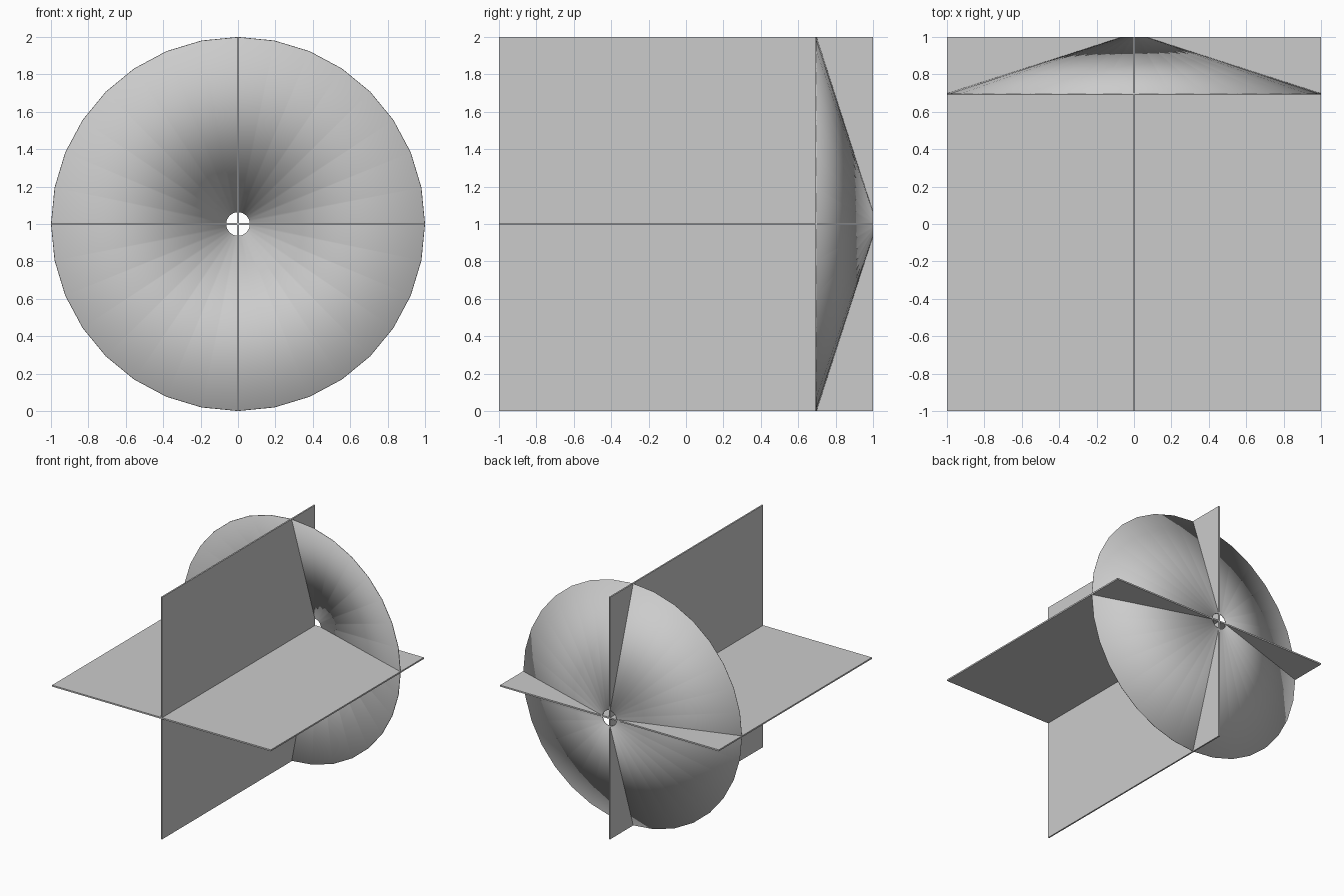
import bpy, bmesh, math

if "Cube" in bpy.data.objects:
    bpy.data.objects.remove(bpy.data.objects["Cube"])

SEGS = 32
SHEET = 0.012   # thickness of the crossed sheets


def finish(bm, name, smooth):
    bmesh.ops.recalc_face_normals(bm, faces=bm.faces)
    for f in bm.faces:
        f.smooth = smooth
    mesh = bpy.data.meshes.new(name)
    bm.to_mesh(mesh)
    bm.free()
    obj = bpy.data.objects.new(name, mesh)
    bpy.context.collection.objects.link(obj)
    return obj


def sheet(name, size):
    bm = bmesh.new()
    bmesh.ops.create_cube(bm, size=1)
    for v in bm.verts:
        v.co = (v.co.x * size[0], v.co.y * size[1], v.co.z * size[2] + 1)
    return finish(bm, name, False)


# crossed thin sheets
sheet("horizontal_sheet", (2, 2, SHEET))
sheet("vertical_sheet", (SHEET, 2, 2))

# thin open cone shell: closed (radius, y) section turned about the y axis,
# smooth all over so the rims shade softly
section = [(0.998, 0.693), (0.063, 0.995), (0.065, 1.0), (1.0, 0.698)]
bm = bmesh.new()
rings = []
for i in range(SEGS):
    a = 2 * math.pi * i / SEGS
    rings.append([bm.verts.new((r * math.cos(a), y, 1 + r * math.sin(a)))
                  for r, y in section])
for i in range(SEGS):
    p, q = rings[i], rings[(i + 1) % SEGS]
    for j in range(4):
        k = (j + 1) % 4
        bm.faces.new((p[j], p[k], q[k], q[j]))
finish(bm, "cone_dish", True)
